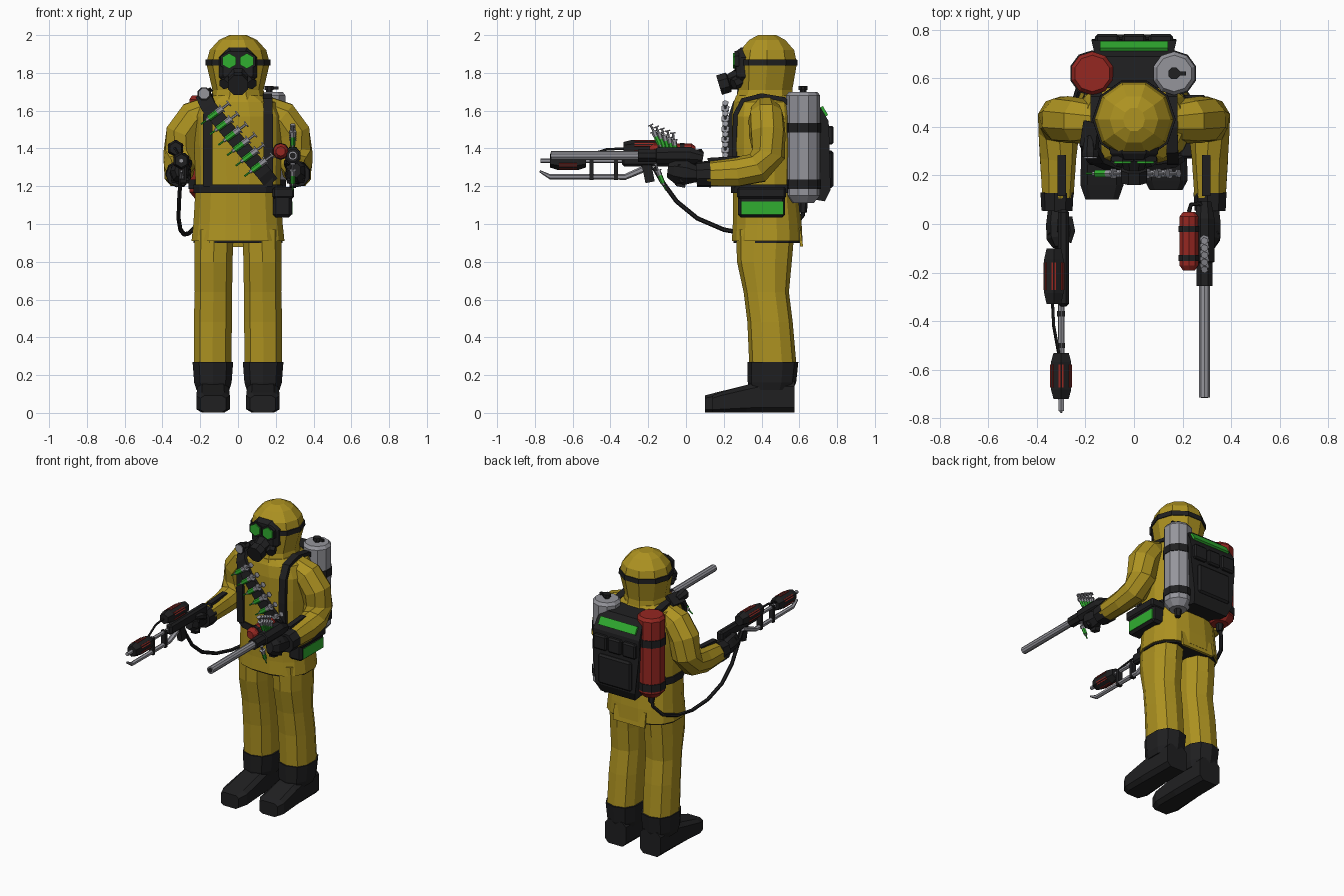
import bpy, math
from mathutils import Vector, Matrix

def mat(name, c):
    m = bpy.data.materials.new(name)
    m.diffuse_color = (*c, 1)
    return m

YEL = mat("yellow", (0.42, 0.29, 0.015))
BLK = mat("black", (0.014, 0.014, 0.015))
RED = mat("red", (0.30, 0.02, 0.015))
GRN = mat("green", (0.03, 0.42, 0.03))
GRY = mat("steel", (0.30, 0.30, 0.33))

def make(name, verts, faces, m):
    me = bpy.data.meshes.new(name)
    me.from_pydata([tuple(v) for v in verts], [], faces)
    me.materials.append(m)
    ob = bpy.data.objects.new(name, me)
    bpy.context.collection.objects.link(ob)
    return ob

def loft(name, pts, rad, m, n=8, side=(1, 0, 0), axis=None, p=1.0, phase=0.5):
    """Rings of n points swept along pts; rad holds a radius or (side, up) pair per point."""
    pts = [Vector(q) for q in pts]
    if not isinstance(rad, list):
        rad = [rad] * len(pts)
    verts, faces = [], []
    for i, c in enumerate(pts):
        t = Vector(axis) if axis else (pts[min(i + 1, len(pts) - 1)] - pts[max(i - 1, 0)]).normalized()
        u = Vector(side)
        u = (u - t * u.dot(t)).normalized()
        v = t.cross(u)
        r = rad[i] if isinstance(rad[i], tuple) else (rad[i], rad[i])
        for k in range(n):
            a = 2 * math.pi * (k + phase) / n
            ca, sa = math.cos(a), math.sin(a)
            verts.append(c + u * r[0] * math.copysign(abs(ca) ** p, ca) + v * r[1] * math.copysign(abs(sa) ** p, sa))
    for i in range(len(pts) - 1):
        for k in range(n):
            a, b = i * n + k, i * n + (k + 1) % n
            faces.append((a, b, b + n, a + n))
    faces.append(tuple(reversed(range(n))))
    faces.append(tuple(range((len(pts) - 1) * n, len(pts) * n)))
    return make(name, verts, faces, m)

def stack(name, rows, m, n=10, p=1.0, x=0, phase=0.5):
    """Horizontal rings given as (z, centre y, half width, half depth)."""
    return loft(name, [(x, r[1], r[0]) for r in rows], [(r[2], r[3]) for r in rows], m, n, axis=(0, 0, 1), p=p, phase=phase)

def ribbon(name, pts, w, t, m, side=(1, 0, 0)):
    s = math.sqrt(2)
    return loft(name, pts, (w * s, t * s), m, 4, side)

def box(name, c, size, m, rx=0, bevel=0.0):
    h = Vector(size) / 2
    R = Matrix.Rotation(rx, 3, 'X')
    v = [Vector(c) + R @ Vector((x * h.x, y * h.y, z * h.z)) for x in (-1, 1) for y in (-1, 1) for z in (-1, 1)]
    ob = make(name, v, [(0, 1, 3, 2), (4, 6, 7, 5), (0, 4, 5, 1), (2, 3, 7, 6), (0, 2, 6, 4), (1, 5, 7, 3)], m)
    if bevel:
        b = ob.modifiers.new("bevel", 'BEVEL')
        b.width, b.segments = bevel, 1
    return ob

def syringe(name, c, d, s=1.0):
    c, d = Vector(c), Vector(d).normalized()
    def seg(part, a, b, r, m):
        loft(name + part, [c + d * a * s, c + d * b * s], r * s, m, 6, side=(0.31, 0.9, 0.2))
    seg("_fluid", -0.045, 0.01, 0.016, GRN)
    seg("_glass", 0.01, 0.04, 0.017, GRY)
    seg("_flange", 0.04, 0.048, 0.024, GRY)
    seg("_plunger", 0.048, 0.085, 0.007, GRY)
    seg("_plunger_cap", 0.085, 0.093, 0.018, GRY)
    seg("_hub", -0.06, -0.045, 0.010, GRY)
    seg("_needle", -0.095, -0.06, 0.005, GRN)

# Jacket, hem and belt
stack("jacket", [(0.91, 0.43, 0.25, 0.19), (1.0, 0.43, 0.24, 0.185), (1.19, 0.42, 0.228, 0.175), (1.42, 0.42, 0.235, 0.18),
                 (1.57, 0.415, 0.235, 0.175), (1.645, 0.415, 0.20, 0.165), (1.68, 0.415, 0.13, 0.15)], YEL, 16, 0.8)
stack("jacket_lining", [(0.90, 0.43, 0.24, 0.18), (0.93, 0.43, 0.24, 0.18)], BLK, 16, 0.8)
box("jacket_back_flap", (0, 0.605, 0.93), (0.24, 0.015, 0.1), YEL, 0.15)
stack("belt", [(1.165, 0.42, 0.238, 0.185), (1.21, 0.42, 0.238, 0.185)], BLK, 16, 0.8)

# Hood and head strap
stack("hood", [(1.64, 0.415, 0.15, 0.165), (1.71, 0.42, 0.135, 0.15), (1.85, 0.43, 0.168, 0.165), (1.92, 0.43, 0.15, 0.15),
               (1.975, 0.43, 0.10, 0.10), (2.0, 0.43, 0.045, 0.05)], YEL, 10, phase=0)
stack("head_strap", [(1.84, 0.43, 0.172, 0.168), (1.872, 0.43, 0.171, 0.167)], BLK, 10, phase=0)
stack("collar", [(1.66, 0.415, 0.158, 0.165), (1.68, 0.415, 0.146, 0.158)], YEL, 10, phase=0)

# Gas mask with snout and eyepieces
loft("mask_face", [(0, 0.37, 1.83), (0, 0.29, 1.83), (0, 0.265, 1.83)], [(0.115, 0.115), (0.105, 0.11), (0.085, 0.09)], BLK, 8, p=0.8)
loft("mask_snout", [(0, 0.29, 1.77), (0, 0.23, 1.752), (0, 0.225, 1.75), (0, 0.175, 1.735)], [0.065, 0.045, 0.058, 0.058], BLK, 8)
for s in (-1, 1):
    loft("mask_cheek_filter", [(s * 0.05, 0.29, 1.76), (s * 0.075, 0.25, 1.74)], [0.035, 0.03], BLK, 6)
    loft("eye_rim", [(s * 0.047, 0.28, 1.863), (s * 0.047, 0.258, 1.863)], 0.052, BLK, 6)
    loft("eye_lens", [(s * 0.047, 0.27, 1.863), (s * 0.047, 0.25, 1.863)], 0.041, GRN, 6)

for s in (-1, 1):
    # Legs
    loft("leg", [(s * 0.125, 0.42, 0.97), (s * 0.13, 0.415, 0.80), (s * 0.13, 0.425, 0.64), (s * 0.133, 0.445, 0.48), (s * 0.135, 0.46, 0.25)],
         [(0.107, 0.155), (0.105, 0.145), (0.103, 0.12), (0.105, 0.12), (0.103, 0.125)], YEL, 10, axis=(0, 0, 1), p=0.8)
    # Boots: cuff and foot
    dy = 0.04 if s > 0 else 0
    stack("boot_cuff", [(0.12, 0.45, 0.09, 0.115), (0.16, 0.455, 0.103, 0.128), (0.27, 0.46, 0.112, 0.135)], BLK, 10, 0.8, s * 0.133)
    loft("boot_foot", [(s * 0.132, 0.575, 0.085), (s * 0.132, 0.40, 0.085), (s * 0.132, 0.32, 0.075), (s * 0.132, 0.16 + dy * 0.5, 0.055), (s * 0.132, 0.10 + dy, 0.047)],
         [(0.082, 0.085), (0.085, 0.085), (0.088, 0.075), (0.092, 0.055), (0.07, 0.047)], BLK, 8, axis=(0, -1, 0), p=0.45)
    # Arms and cuffs
    loft("sleeve", [(s * 0.15, 0.42, 1.60), (s * 0.23, 0.425, 1.565), (s * 0.29, 0.43, 1.48), (s * 0.305, 0.435, 1.37),
                    (s * 0.31, 0.38, 1.295), (s * 0.315, 0.27, 1.275), (s * 0.315, 0.11, 1.265)],
         [0.08, 0.095, 0.098, 0.092, 0.085, (0.072, 0.085), (0.064, 0.07)], YEL, 9, side=(0.8 * s, 0, 0.6))
    loft("glove_cuff", [(s * 0.315, 0.13, 1.265), (s * 0.315, 0.055, 1.262)], [(0.07, 0.072), (0.066, 0.066)], BLK, 9)
    box("forearm_stripe", (s * 0.298, 0.20, 1.345), (0.035, 0.17, 0.02), BLK, 0.06)
    # Gloves: palm, finger rows, thumb
    loft("glove_palm", [(s * 0.312, 0.06, 1.262), (s * 0.312, 0.0, 1.27), (s * 0.308, -0.06, 1.28), (s * 0.305, -0.095, 1.285)],
         [0.042, (0.05, 0.065), (0.052, 0.06), (0.03, 0.04)], BLK, 7)
    for k in range(3):
        loft("glove_finger", [(s * 0.345, -0.03 + k * 0.005, 1.30 - k * 0.033), (s * 0.295, -0.065 + k * 0.005, 1.295 - k * 0.033), (s * 0.265, -0.04, 1.295 - k * 0.033)], 0.018, BLK, 6, side=(0, 0, 1))
    loft("glove_thumb", [(s * 0.275, 0.02, 1.30), (s * 0.262, -0.03, 1.325), (s * 0.27, -0.075, 1.33)], [0.025, 0.022, 0.014], BLK, 6)
    # Shoulder harness
    ribbon("harness_strap", [(s * 0.16, 0.265, 1.20), (s * 0.16, 0.255, 1.42), (s * 0.16, 0.262, 1.58), (s * 0.158, 0.30, 1.655),
                             (s * 0.155, 0.40, 1.68), (s * 0.155, 0.52, 1.66), (s * 0.155, 0.60, 1.58)], 0.024, 0.012, BLK)

# Bandolier with syringes
ribbon("bandolier", [(-0.17, 0.42, 1.69), (-0.185, 0.32, 1.685), (-0.155, 0.262, 1.62), (-0.09, 0.235, 1.54), (0.06, 0.232, 1.36), (0.14, 0.245, 1.265), (0.175, 0.27, 1.22)],
       0.04, 0.012, BLK, side=(0.77, 0, 0.63))
for k in range(6):
    f = k / 5
    syringe("belt_syringe", (-0.12 + 0.23 * f, 0.208, 1.585 - 0.275 * f), (0.8, 0, 0.6))

# Shoulder lamp
loft("shoulder_lamp", [(-0.18, 0.36, 1.68), (-0.18, 0.29, 1.69), (-0.18, 0.275, 1.69)], [0.025, 0.036, 0.036], BLK, 8)
loft("lamp_lens", [(-0.18, 0.28, 1.69), (-0.18, 0.27, 1.69)], 0.029, GRY, 8)

# Hip pouch
box("hip_pouch", (0.235, 0.40, 1.115), (0.10, 0.25, 0.16), BLK, bevel=0.015)
box("pouch_flap", (0.24, 0.40, 1.165), (0.115, 0.26, 0.06), BLK, bevel=0.01)
box("pouch_panel", (0.282, 0.405, 1.085), (0.012, 0.22, 0.07), GRN)

# Backpack: tapered bag, green label, pockets
prof = [(0.56, 1.15, 0.14), (0.735, 1.12, 0.13), (0.765, 1.18, 0.15), (0.76, 1.42, 0.175), (0.755, 1.545, 0.175), (0.69, 1.655, 0.16), (0.56, 1.665, 0.16)]
n = len(prof)
make("backpack", [(s * w, y, z) for s in (-1, 1) for y, z, w in prof],
     [tuple(range(n)), tuple(reversed(range(n, 2 * n)))] + [(i, i + n, (i + 1) % n + n, (i + 1) % n) for i in range(n)], BLK)
box("backpack_label", (0, 0.732, 1.597), (0.28, 0.055, 0.015), GRN, -1.04)
for x in (-0.11, 0, 0.11):
    box("backpack_pocket", (x, 0.762, 1.47), (0.10, 0.04, 0.10), BLK, bevel=0.01)
box("backpack_lower_pocket", (0, 0.765, 1.29), (0.25, 0.03, 0.20), BLK, bevel=0.012)

# Back tanks with bands and valves
for x, m, lo, hi in ((-0.172, RED, 1.13, 1.68), (0.165, GRY, 1.11, 1.70)):
    stack("back_tank", [(lo, 0.62, 0.055, 0.055), (lo + 0.04, 0.62, 0.09, 0.09), (hi - 0.02, 0.62, 0.09, 0.09), (hi, 0.62, 0.075, 0.075)], m, 10, x=x)
    for z in (1.21, 1.51):
        stack("tank_band", [(z - 0.025, 0.62, 0.095, 0.095), (z + 0.025, 0.62, 0.095, 0.095)], BLK, 10, x=x)
    stack("tank_outlet", [(lo - 0.05, 0.62, 0.02, 0.02), (lo + 0.01, 0.62, 0.025, 0.025)], BLK, 6, x=x)
stack("tank_valve", [(1.695, 0.62, 0.018, 0.018), (1.71, 0.62, 0.018, 0.018), (1.71, 0.62, 0.026, 0.026), (1.73, 0.62, 0.026, 0.026)], BLK, 8, x=0.165)
box("valve_lever", (0.185, 0.62, 1.72), (0.06, 0.016, 0.016), BLK)

# Syringe launcher: barrel, receiver, canister, rack
X = 0.29
loft("launcher_barrel", [(X, -0.715, 1.362), (X, -0.24, 1.362)], 0.024, GRY, 10)
loft("launcher_bore", [(X, -0.717, 1.362), (X, -0.70, 1.362)], 0.016, BLK, 10)
loft("launcher_receiver", [(X, -0.255, 1.362), (X, -0.16, 1.362), (X, -0.155, 1.362), (X, 0.02, 1.362), (X, 0.09, 1.35)],
     [(0.036, 0.036), (0.036, 0.036), (0.045, 0.045), (0.045, 0.05), (0.03, 0.03)], BLK, 8)
box("launcher_grip", (X, -0.015, 1.27), (0.035, 0.05, 0.15), BLK, -0.2)
loft("launcher_canister", [(0.226, 0.05, 1.385), (0.226, 0.03, 1.385), (0.226, -0.17, 1.385), (0.226, -0.192, 1.385)], [0.025, 0.041, 0.041, 0.025], RED, 10)
for y in (-0.02, -0.14):
    loft("canister_band", [(0.226, y - 0.012, 1.385), (0.226, y + 0.012, 1.385)], 0.045, BLK, 10)
loft("canister_pipe", [(0.226, 0.05, 1.385), (0.235, 0.08, 1.39), (0.27, 0.085, 1.38), (X, 0.06, 1.37)], 0.009, BLK, 6, side=(0, 0, 1))
for k in range(5):
    a = 0.75 - 0.12 * k
    syringe("rack_syringe", (X, -0.155 + k * 0.024, 1.455 - k * 0.012), (0, -math.sin(a) * 0.5, math.cos(a)), 0.85)
syringe("loaded_syringe", (X, -0.135, 1.25), (0, -0.4, 1), 0.8)

# Flame projector: burner, body canister, rods
G = -0.30
def burner(name, x, z, y0, y1, r):
    L = y1 - y0
    loft(name, [(x, y0, z), (x, y0 + L * 0.2, z), (x, y1 - L * 0.2, z), (x, y1, z)], [r * 0.75, r, r, r * 0.75], BLK, 6)
    for a in range(6):
        t = math.pi * (a + 0.5) / 3 + math.pi / 6
        c = Vector((x + math.cos(t - math.pi / 6) * r * 0.0, (y0 + y1) / 2, z))
        d = Vector((math.cos(math.pi * a / 3 + math.pi / 6), 0, math.sin(math.pi * a / 3 + math.pi / 6))) * r * 0.87
        loft(name + "_slot", [c + d + Vector((0, -L * 0.25, 0)), c + d + Vector((0, L * 0.25, 0))],
             (0.014, 0.006), RED, 4, side=(-d.z, 0, d.x))
burner("front_burner", G, 1.335, -0.72, -0.53, 0.048)
burner("body_canister", -0.33, 1.40, -0.33, -0.10, 0.046)
loft("burner_rod", [(G, -0.77, 1.335), (G, -0.33, 1.335)], 0.013, GRY, 6)
loft("lower_rod", [(G, -0.775, 1.28), (G, -0.72, 1.25), (G, -0.32, 1.25), (G, -0.18, 1.31)], [0.006, 0.014, 0.016, 0.018], GRY, 6)
box("projector_body", (-0.29, -0.14, 1.34), (0.045, 0.40, 0.07), BLK, bevel=0.012)
box("projector_grip", (-0.30, -0.02, 1.27), (0.035, 0.05, 0.14), BLK, -0.2)
box("projector_foregrip", (-0.29, -0.20, 1.27), (0.035, 0.05, 0.10), BLK, 0.2)
for y in (-0.5, -0.37):
    box("rod_bracket", (G, y, 1.29), (0.032, 0.022, 0.115), BLK)
loft("gas_line", [(-0.335, -0.32, 1.40), (-0.33, -0.42, 1.395), (-0.31, -0.53, 1.36)], 0.007, BLK, 5)

# Fuel hose from projector to red tank
loft("fuel_hose", [(-0.305, -0.17, 1.30), (-0.305, -0.13, 1.23), (-0.312, -0.05, 1.12), (-0.315, 0.06, 1.03), (-0.305, 0.20, 0.97),
                   (-0.285, 0.34, 0.945), (-0.26, 0.46, 0.95), (-0.225, 0.57, 0.985), (-0.185, 0.62, 1.05), (-0.172, 0.62, 1.11)], 0.012, BLK, 6)
